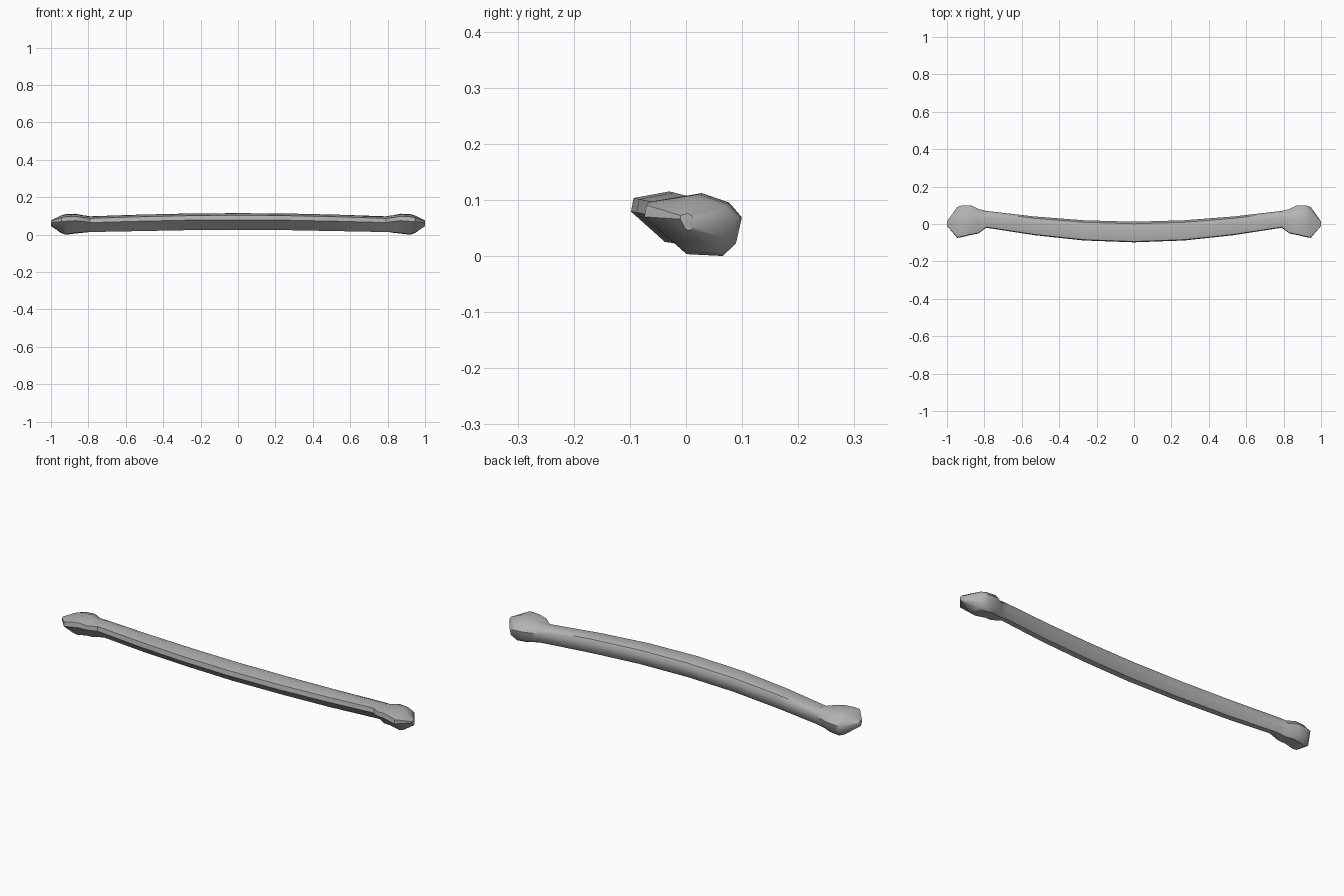
import bpy, bmesh, math

if "Cube" in bpy.data.objects:
    bpy.data.objects.remove(bpy.data.objects["Cube"])

grey = bpy.data.materials.new("plain grey")
grey.diffuse_color = (0.45, 0.45, 0.45, 1)
grey.use_nodes = True
grey.node_tree.nodes["Principled BSDF"].inputs["Base Color"].default_value = grey.diffuse_color

# cross-section as (depth fraction front to back, height fraction)
SHAFT = [(0, .60), (.04, .87), (.62, 1), (.9, .9), (1, .66), (.96, .32), (.8, .03), (.55, 0)]
KNOB = [(0, .65), (.02, .87), (.55, 1), (.86, .84), (1, .6), (.94, .2), (.8, 0), (.42, .03)]

# stations from the middle to the tip: x, front y, back y, bottom z, top z, section
STATIONS = [
    (0.00, -.098, .012, .027, .117, SHAFT),
    (0.27, -.088, .020, .026, .115, SHAFT),
    (0.53, -.060, .040, .021, .109, SHAFT),
    (0.79, -.020, .070, .016, .100, SHAFT),
    (0.83, -.050, .080, .012, .106, KNOB),
    (0.87, -.058, .099, .008, .114, KNOB),
    (0.92, -.070, .099, .002, .112, KNOB),
    (0.945, -.074, .091, .010, .105, KNOB),
    (1.00, -.010, .014, .048, .078, KNOB),
]


def ring(bm, side, st):
    x, y0, y1, z0, z1, sec = st
    return [bm.verts.new((side * x, y0 + (y1 - y0) * u, z0 + (z1 - z0) * w)) for u, w in sec]


# curved bar with a faceted knob at each end, lofted through mirrored stations
bm = bmesh.new()
rings = [ring(bm, -1, s) for s in reversed(STATIONS[1:])] + [ring(bm, 1, s) for s in STATIONS]
for a, b in zip(rings, rings[1:]):
    for i in range(len(a)):
        j = (i + 1) % len(a)
        bm.faces.new((a[i], a[j], b[j], b[i]))
bm.faces.new(rings[0])
bm.faces.new(rings[-1])
bmesh.ops.recalc_face_normals(bm, faces=bm.faces)
low = min(v.co.z for v in bm.verts)
bmesh.ops.translate(bm, verts=bm.verts, vec=(0, 0, -low))

mesh = bpy.data.meshes.new("curved_bar")
bm.to_mesh(mesh)
bm.free()
mesh.materials.append(grey)
bar = bpy.data.objects.new("curved_bar", mesh)
bpy.context.collection.objects.link(bar)
bpy.context.view_layer.objects.active = bar
bar.select_set(True)
bpy.ops.object.shade_smooth_by_angle(angle=math.radians(40))
